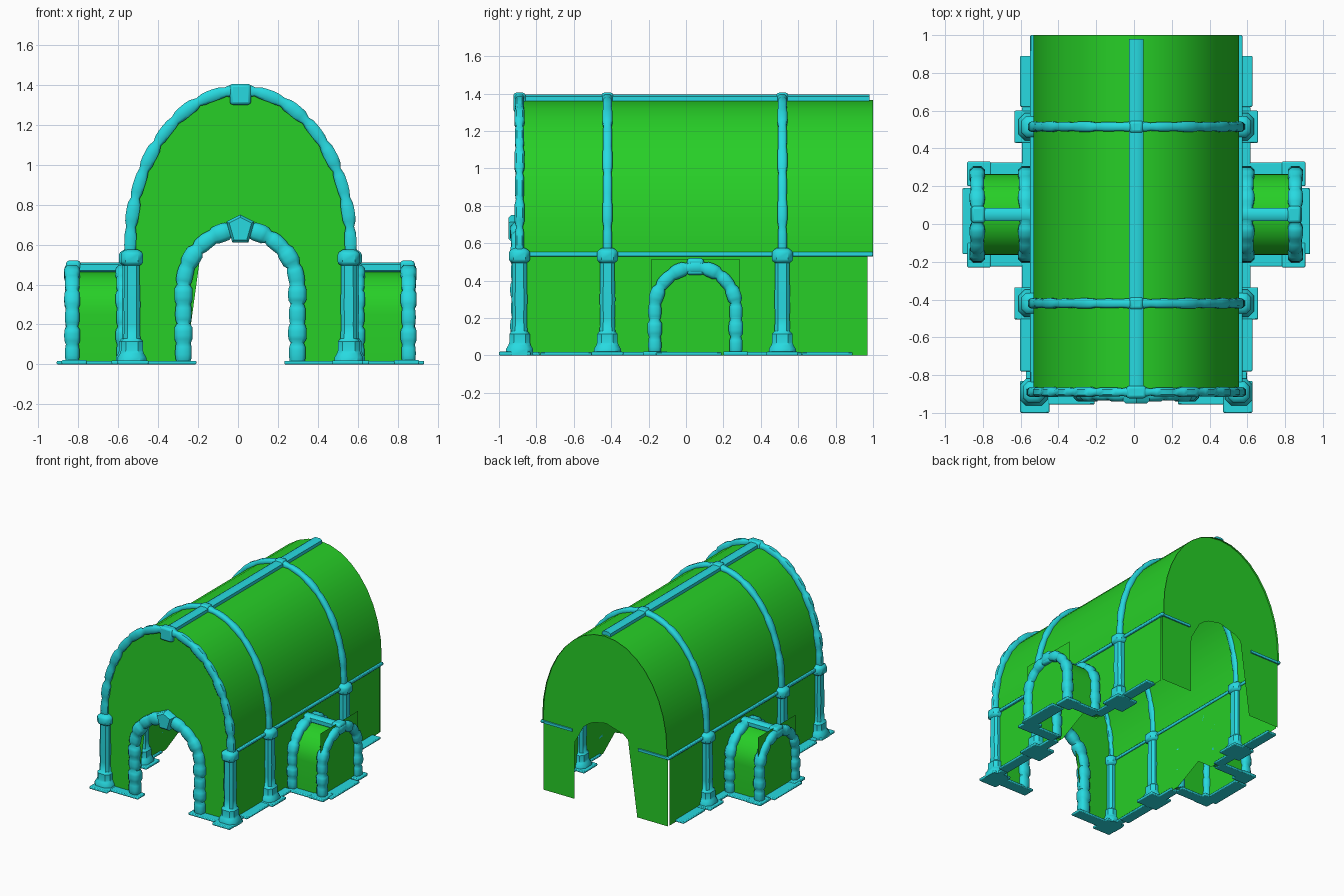
import bpy, bmesh, math
from mathutils import Vector

if "Cube" in bpy.data.objects:
    bpy.data.objects.remove(bpy.data.objects["Cube"])

CX, PY = 0.012, 0.05          # hall centre line, porch centre line


def material(name, col):
    m = bpy.data.materials.new(name)
    m.diffuse_color = col
    m.use_nodes = True
    m.node_tree.nodes["Principled BSDF"].inputs["Base Color"].default_value = m.diffuse_color
    return m


GREEN = material("wall_green", (0.02, 0.62, 0.02, 1))
CYAN = material("stone_cyan", (0.02, 0.70, 0.75, 1))


def finish(name, bm, mat, bevel=0, angle=40):
    bmesh.ops.recalc_face_normals(bm, faces=bm.faces)
    me = bpy.data.meshes.new(name)
    bm.to_mesh(me)
    bm.free()
    ob = bpy.data.objects.new(name, me)
    bpy.context.collection.objects.link(ob)
    me.materials.append(mat)
    if bevel:
        mod = ob.modifiers.new("bevel", 'BEVEL')
        mod.width, mod.segments = bevel, 2
    bpy.ops.object.select_all(action='DESELECT')
    ob.select_set(True)
    bpy.context.view_layer.objects.active = ob
    bpy.ops.object.shade_smooth_by_angle(angle=math.radians(angle))
    return ob


def loft(name, rings, mat, closed=True, caps=True, angle=40):
    bm = bmesh.new()
    vs = [[bm.verts.new(p) for p in r] for r in rings]
    n = len(rings[0])
    for a, b in zip(vs, vs[1:]):
        for i in range(n if closed else n - 1):
            j = (i + 1) % n
            bm.faces.new((a[i], a[j], b[j], b[i]))
    if caps:
        bm.faces.new(vs[0])
        bm.faces.new(vs[-1])
    return finish(name, bm, mat, angle=angle)


def box(name, lo, hi, mat=CYAN, bevel=0.006):
    bm = bmesh.new()
    bmesh.ops.create_cube(bm, size=1)
    for v in bm.verts:
        v.co = Vector([l + (c + 0.5) * (h - l) for c, l, h in zip(v.co, lo, hi)])
    return finish(name, bm, mat, bevel)


def sheet(name, pts, mat=GREEN):
    bm = bmesh.new()
    f = bm.faces.new([bm.verts.new(p) for p in pts])
    bmesh.ops.triangulate(bm, faces=[f])
    return finish(name, bm, mat)


def arch(a, b, spring, n=20, foot=None):
    """Half ellipse from -a to +a, optionally with legs down to foot."""
    p = [(-a * math.cos(math.pi * i / n), spring + b * math.sin(math.pi * i / n))
         for i in range(n + 1)]
    return p if foot is None else [(-a, foot)] + p + [(a, foot)]


def resample(pts, count):
    pts = [Vector(p) for p in pts]
    cum = [0]
    for p, q in zip(pts, pts[1:]):
        cum.append(cum[-1] + (q - p).length)
    out, k = [], 0
    for i in range(count + 1):
        d = cum[-1] * i / count
        while k < len(pts) - 2 and cum[k + 1] < d:
            k += 1
        out.append(pts[k].lerp(pts[k + 1], (d - cum[k]) / (cum[k + 1] - cum[k])))
    return out


OCT = [(.5, -.28), (.5, .28), (.28, .5), (-.28, .5),
       (-.5, .28), (-.5, -.28), (-.28, -.5), (.28, -.5)]


def stones(name, path, w, d, place, blocks, neck=0.8):
    """Chain of rounded stones swept along a planar path."""
    prof = [neck, 0.97, 1.0, 1.0, 0.97]
    p = resample(path, blocks * 5)
    rings = []
    for i, c in enumerate(p):
        t = (p[min(i + 1, len(p) - 1)] - p[max(i - 1, 0)]).normalized()
        nrm = Vector((-t.y, t.x))
        s = prof[i % 5] * (1.0 if (i // 5) % 2 else 0.9)
        rings.append([place(*(c + nrm * (u * w * s)), v * d * s) for u, v in OCT])
    return loft(name, rings, CYAN, angle=50)


def facing_y(y):
    return lambda u, v, dep: (CX + u, y + dep, v)


def facing_x(s, x):
    return lambda u, v, dep: (CX + s * (x + dep), PY + u, v)


# vaulted roof and end walls
A, B, SP = 0.545, 0.765, 0.60
roof = [(-A, 0.53)] + arch(A, B, SP, 18) + [(A, 0.53)]
loft("vault_roof", [[(CX + u, y, v) for u, v in roof] for y in (-0.89, 1.0)],
     GREEN, closed=False, caps=False)
door = arch(0.275, 0.27, 0.40, 16, foot=0)
for nm, y in (("front_wall", -0.89), ("back_wall", 0.985)):
    outline = [(-A, 0)] + roof + [(A, 0)]
    sheet(nm, [(CX + u, y, v) for u, v in outline + door[::-1]])

# front doorway stones and keystone
stones("front_door_arch", arch(0.285, 0.29, 0.385, 24, foot=0.01),
       0.092, 0.09, facing_y(-0.895), 17)
key = [(-0.04, 0.61), (0.04, 0.61), (0.07, 0.715), (0, 0.75), (-0.07, 0.715)]
loft("front_keystone", [[(CX + u * k, y, 0.68 + (v - 0.68) * k) for u, v in key]
                        for y, k in ((-0.86, 1), (-0.935, 1), (-0.95, 0.8))], CYAN)

# ribs over the roof with their crown stones
for nm, y, w, nk in (("front", -0.89, 0.066, 0.72), ("middle", -0.42, 0.05, 0.85),
                     ("rear", 0.515, 0.05, 0.85)):
    stones(nm + "_rib", [(-0.552, 0.54)] + arch(0.552, 0.772, SP, 32) + [(0.552, 0.54)],
           w, 0.054, facing_y(y), 15, nk)
    h = 0.053 if nm == "front" else 0.036
    box(nm + "_crown", (CX - h, y - 0.033, 1.30 if h > 0.05 else 1.345),
        (CX + h, y + 0.033, 1.405), bevel=0.015)

# ridge beam
loft("ridge_beam", [[(CX + u * 0.075, y, 1.372 + v * 0.045) for u, v in OCT]
                    for y in (-0.9, 0.98)], CYAN)

# column profile: height, half width
COL = [(0, .072), (.035, .072), (.055, .06), (.07, .055), (.115, .055), (.13, .042),
       (.2, .039), (.3, .042), (.4, .039), (.495, .039), (.505, .053), (.515, .056),
       (.55, .056), (.562, .05), (.575, .03)]

for s, side in ((-1, "left"), (1, "right")):
    def span(x0, x1, y0, y1, z0, z1):
        xs = sorted((CX + s * x0, CX + s * x1))
        return (xs[0], y0, z0), (xs[1], y1, z1)

    # lower side wall with the porch opening
    hole = arch(0.19, 0.19, 0.24, 14, foot=0)
    wall = [(-0.94, 0), (-0.94, 0.53), (0.92, 0.53), (0.92, 0)]
    sheet(side + "_wall", [facing_x(s, A)(u, v, 0) for u, v in wall + hole[::-1]])
    box(side + "_string_course", *span(0.535, 0.562, -0.9, 1.0, 0.53, 0.553))
    box(side + "_back_band", *span(0.29, 0.55, 0.975, 0.995, 0.53, 0.55), bevel=0)

    # columns on their slabs
    for nm, y, x in (("front", -0.89, 0.543), ("middle", -0.42, 0.552), ("rear", 0.515, 0.552)):
        loft(f"{side}_{nm}_column",
             [[(CX + s * x + u * 2 * r, y + v * 2 * r, z) for u, v in OCT] for z, r in COL],
             CYAN)
        dy = -0.025 if nm == "front" else 0
        out = 0.615 if nm == "front" else 0.645
        box(f"{side}_{nm}_slab", *span(0.46, out, y + dy - 0.085, y + dy + 0.085, 0, 0.02))

    # ground kerbs of the hall
    box(side + "_kerb_front", *span(0.22, 0.56, -0.955, -0.86, 0, 0.018))
    for i, (y0, y1, x) in enumerate(((-0.9, -0.78, .585), (-0.78, -0.5, .615), (-0.5, -0.2, .605),
                                     (0.28, 0.62, .605), (0.62, 0.89, .615))):
        box(f"{side}_kerb_{i}", *span(0.53, x, y0, y1, 0, 0.018))

    # porch: barrel vault, end panel, two stone arches, ridge
    barrel = arch(0.215, 0.215, 0.25, 16, foot=0)
    loft(side + "_porch_vault", [[facing_x(s, x)(u, v, 0) for u, v in barrel]
                                 for x in (A, 0.84)], GREEN, closed=False, caps=False)
    sheet(side + "_porch_panel", [facing_x(s, 0.84)(u, v, 0) for u, v in
                                  ((-0.235, 0), (0.235, 0), (0.235, 0.515), (-0.235, 0.515))])
    ring = arch(0.217, 0.217, 0.255, 20, foot=0.01)
    stones(side + "_porch_arch", ring, 0.078, 0.08, facing_x(s, 0.842), 13)
    stones(side + "_wall_arch", ring, 0.078, 0.08, facing_x(s, 0.585), 13)
    loft(side + "_porch_ridge", [[(CX + s * x, PY + u * 0.07, 0.485 + v * 0.052)
                                  for u, v in OCT] for x in (0.55, 0.86)], CYAN)
    box(side + "_porch_keystone", *span(0.80, 0.873, PY - 0.045, PY + 0.045, 0.43, 0.52),
        bevel=0.015)

    # ground kerbs of the porch
    for sg, nm in ((-1, "near"), (1, "far")):
        ys = sorted((PY + sg * 0.185, PY + sg * 0.275))
        box(f"{side}_porch_kerb_{nm}", *span(0.58, 0.80, ys[0], ys[1], 0, 0.018))
        ys = sorted((PY + sg * 0.15, PY + sg * 0.28))
        box(f"{side}_porch_slab_{nm}", *span(0.77, 0.895, ys[0], ys[1], 0, 0.022))
    box(side + "_porch_kerb_end", *span(0.81, 0.92, -0.16, 0.19, 0, 0.018))
